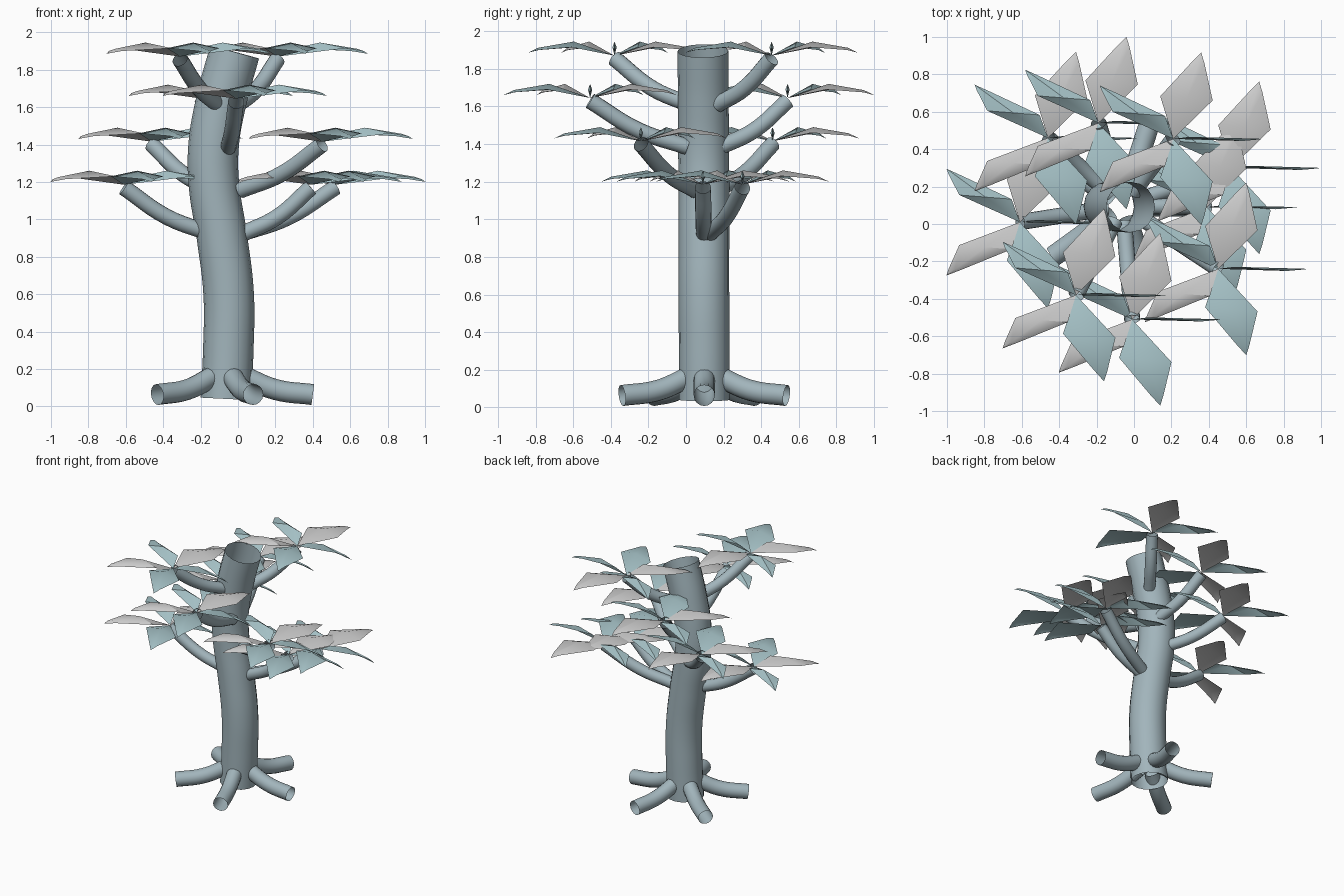
import bpy, bmesh, math
from mathutils import Vector

if "Cube" in bpy.data.objects:
    bpy.data.objects.remove(bpy.data.objects["Cube"])


def material(name, rgb):
    m = bpy.data.materials.new(name)
    m.diffuse_color = (*rgb, 1)
    m.use_nodes = True
    m.node_tree.nodes["Principled BSDF"].inputs["Base Color"].default_value = m.diffuse_color
    return m


bark = material("bark", (0.36, 0.46, 0.50))
teal = material("leaf_teal", (0.38, 0.54, 0.57))
pale = material("leaf_pale", (0.70, 0.70, 0.67))


def finish(ob, mat):
    ob.data.materials.append(mat)
    bpy.ops.object.select_all(action='DESELECT')
    ob.select_set(True)
    bpy.context.view_layer.objects.active = ob


def tube(name, points, radius):
    """Open-ended round tube along a smooth path."""
    cu = bpy.data.curves.new(name, 'CURVE')
    cu.dimensions = '3D'
    cu.bevel_depth = radius
    cu.bevel_resolution = 6
    cu.resolution_u = 6
    cu.use_fill_caps = False
    sp = cu.splines.new('BEZIER')
    sp.bezier_points.add(len(points) - 1)
    for bp, p in zip(sp.bezier_points, points):
        bp.co = p
        bp.handle_left_type = bp.handle_right_type = 'AUTO'
    ob = bpy.data.objects.new(name, cu)
    bpy.context.collection.objects.link(ob)
    finish(ob, bark)
    bpy.ops.object.convert(target='MESH')
    bpy.ops.object.shade_smooth_by_angle(angle=math.radians(40))


AXIS = Vector((-0.06, 0.097, 0))

# Trunk: gentle S bend
tube("trunk", [(-0.065, 0.097, 0.04), (-0.052, 0.097, 0.3), (-0.05, 0.095, 0.6),
               (-0.085, 0.095, 0.9), (-0.13, 0.095, 1.2), (-0.13, 0.093, 1.4),
               (-0.09, 0.092, 1.63), (-0.018, 0.09, 1.895)], 0.135)

# Five roots
for i in range(5):
    a = math.radians(72 * i)
    d = Vector((math.cos(a), math.sin(a), 0))
    tube(f"root_{i + 1}", [AXIS + d * r + Vector((0, 0, z))
                           for r, z in ((0.08, 0.165), (0.26, 0.09), (0.46, 0.063))], 0.056)

# Leaf rows: (fraction of length, half width, rib height, edge height)
ROWS = [(0.0, 0.0, 0.0, 0.0), (0.47, 0.14, 0.075, 0.045),
        (0.88, 0.035, 0.042, 0.03), (1.0, 0.0, 0.015, 0.015)]
ACROSS = Vector((1, -0.08, 0))


def leaf(name, base, angle, mat):
    """Folded diamond leaf, sheared so its width always runs along x."""
    d = Vector((math.cos(angle), math.sin(angle), 0)) * 0.485
    bm = bmesh.new()
    rows = []
    for t, w, zr, ze in ROWS:
        c = base + d * t
        rib = bm.verts.new(c + Vector((0, 0, zr)))
        if w:
            rows.append([bm.verts.new(c - ACROSS * w + Vector((0, 0, ze))), rib,
                         bm.verts.new(c + ACROSS * w + Vector((0, 0, ze)))])
        else:
            rows.append([rib] * 3)
    for lo, hi in zip(rows, rows[1:]):
        for k in (0, 1):
            loop = list(dict.fromkeys((lo[k], lo[k + 1], hi[k + 1], hi[k])))
            bm.faces.new(loop)
    me = bpy.data.meshes.new(name)
    bm.to_mesh(me)
    bm.free()
    ob = bpy.data.objects.new(name, me)
    bpy.context.collection.objects.link(ob)
    finish(ob, mat)
    bpy.ops.object.shade_smooth_by_angle(angle=math.radians(40))


# Branch tips, each with a whorl of five leaves
TIPS = [(-0.61, 0.01, 1.185), (0.52, 0.30, 1.185), (0.39, 0.09, 1.185),
        (-0.46, 0.46, 1.415), (0.45, -0.24, 1.415),
        (-0.19, 0.54, 1.645), (-0.01, -0.51, 1.645),
        (0.21, 0.455, 1.87), (-0.31, -0.38, 1.87)]
for n, tip in enumerate(TIPS, 1):
    tip = Vector(tip)
    flat = Vector((tip.x, tip.y, 0)) - AXIS
    start = AXIS + flat.normalized() * 0.09 + Vector((0, 0, tip.z - 0.26))
    end = tip - Vector((0, 0, 0.015))
    mid = start.lerp(end, 0.5)
    mid.z -= 0.035
    tube(f"branch_{n}", [start, mid, end], 0.043)
    for k in range(5):
        leaf(f"leaf_{n}_{k + 1}", tip, math.radians(72 * k), pale if k in (1, 3) else teal)
